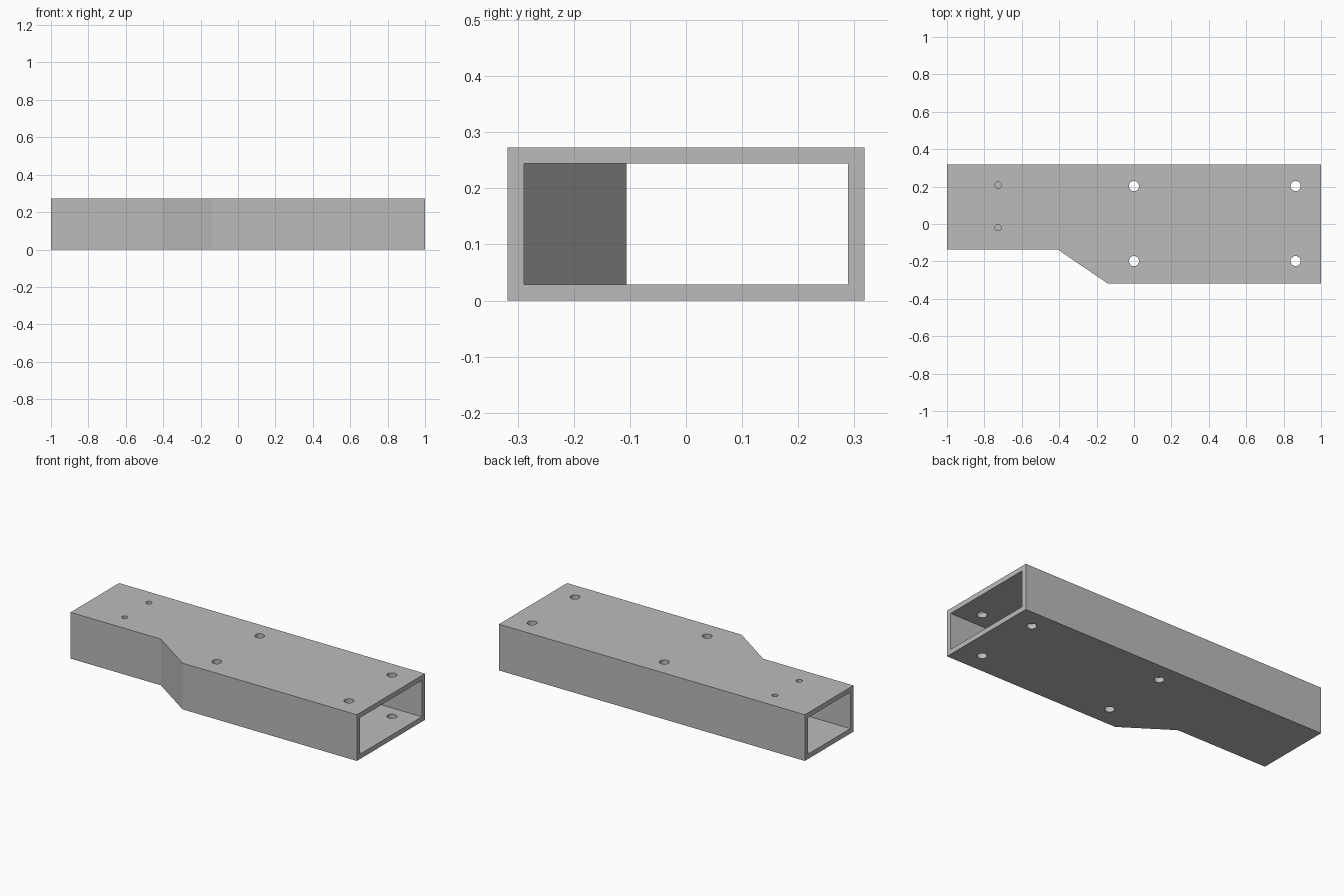
import bpy
import bmesh
from mathutils import Matrix

cube = bpy.data.objects.get("Cube")
if cube:
    bpy.data.objects.remove(cube, do_unlink=True)

HEIGHT = 0.273
WALL = 0.029
HALF_Y = 0.318
STEP_Y = -0.135    # front edge of the narrow end
MITER = 0.009      # shift of the inner corners along the slanted wall

grey = bpy.data.materials.new("plain grey")
grey.use_nodes = True
grey.diffuse_color = (0.5, 0.5, 0.5, 1)
grey.node_tree.nodes["Principled BSDF"].inputs["Base Color"].default_value = (0.5, 0.5, 0.5, 1)


def new_object(name, bm):
    bmesh.ops.recalc_face_normals(bm, faces=bm.faces)
    mesh = bpy.data.meshes.new(name)
    bm.to_mesh(mesh)
    bm.free()
    mesh.materials.append(grey)
    obj = bpy.data.objects.new(name, mesh)
    bpy.context.collection.objects.link(obj)
    return obj


def duct_prism(name, inset, miter, half_x, z0, z1):
    """Stepped outline, moved inward by inset and extruded upward."""
    back, front, step = HALF_Y - inset, -HALF_Y + inset, STEP_Y + inset
    outline = [(-half_x, back), (-half_x, step), (-0.41 + miter, step),
               (-0.14 + miter, front), (half_x, front), (half_x, back)]
    bm = bmesh.new()
    face = bm.faces.new([bm.verts.new((x, y, z0)) for x, y in outline])
    result = bmesh.ops.extrude_face_region(bm, geom=[face])
    verts = [v for v in result["geom"] if isinstance(v, bmesh.types.BMVert)]
    bmesh.ops.translate(bm, verts=verts, vec=(0, 0, z1 - z0))
    return new_object(name, bm)


def drill(name, points, radius, z0, z1):
    """One cutter holding a cylinder at every point."""
    bm = bmesh.new()
    for x, y in points:
        bmesh.ops.create_cone(bm, cap_ends=True, segments=32, radius1=radius,
                              radius2=radius, depth=z1 - z0,
                              matrix=Matrix.Translation((x, y, (z0 + z1) / 2)))
    return new_object(name, bm)


# Outer body, and the cutters for the open channel and the holes
body = duct_prism("stepped_duct", 0, 0, 1, 0, HEIGHT)
cutters = [
    duct_prism("channel_cutter", WALL, MITER, 1.1, WALL, HEIGHT - WALL),
    drill("bolt_hole_cutter", [(x, y) for x in (0, 0.864) for y in (-0.198, 0.203)],
          0.027, -0.1, HEIGHT + 0.1),
    drill("small_hole_cutter", [(-0.727, 0.208), (-0.727, -0.019)],
          0.017, HEIGHT / 2, HEIGHT + 0.1),
]

bpy.ops.object.select_all(action="DESELECT")
bpy.context.view_layer.objects.active = body
body.select_set(True)
for cutter in cutters:
    cutter.hide_render = True
    mod = body.modifiers.new(cutter.name, "BOOLEAN")
    mod.operation = "DIFFERENCE"
    mod.solver = "EXACT"
    mod.object = cutter
    bpy.ops.object.modifier_apply(modifier=mod.name)
    bpy.data.objects.remove(cutter, do_unlink=True)

# Round hole walls, crisp edges elsewhere
bpy.ops.object.shade_smooth_by_angle()
